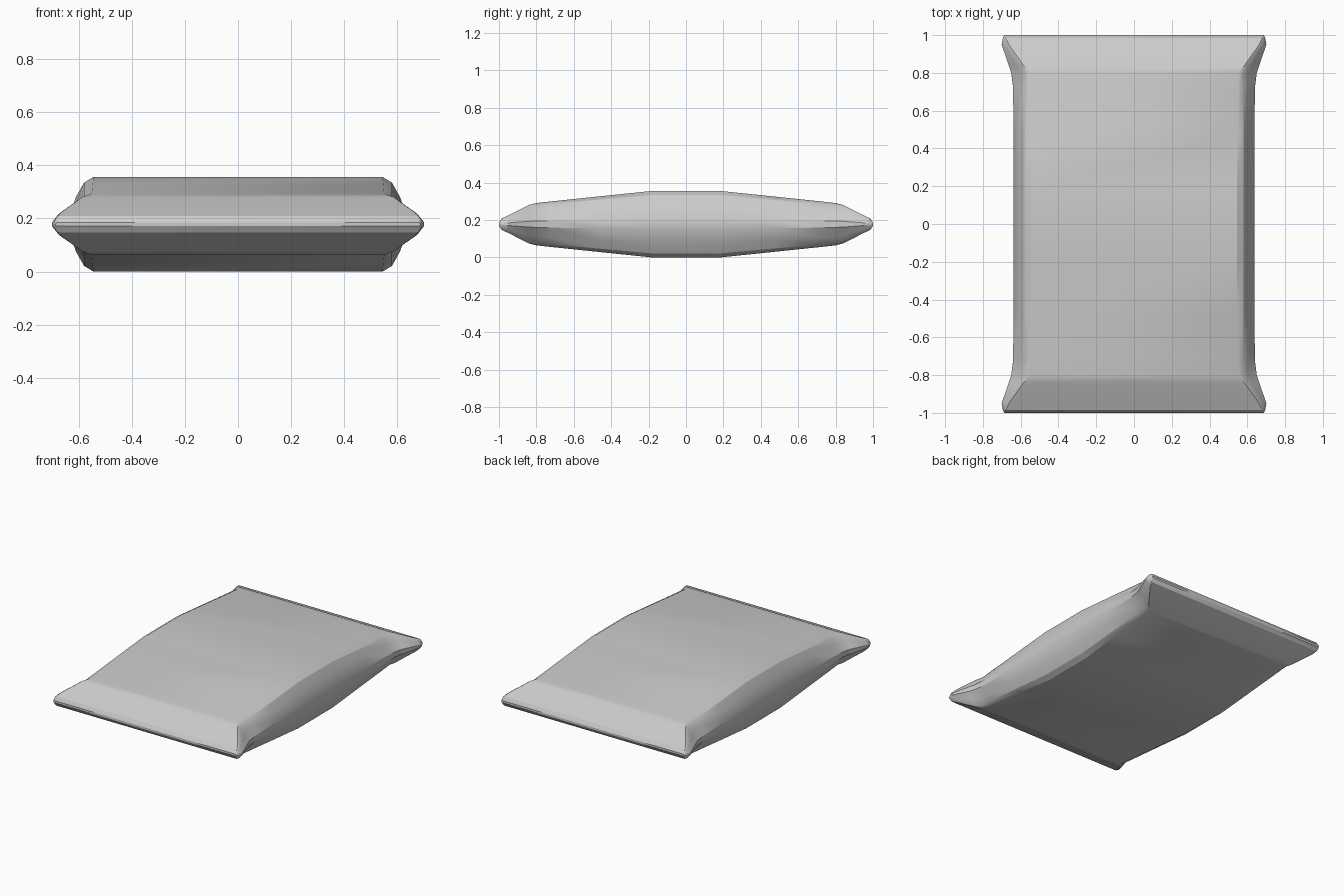
import bpy, bmesh

if "Cube" in bpy.data.objects:
    bpy.data.objects.remove(bpy.data.objects["Cube"])

MID = 0.18
# stations along half the length: y, half height, half widths from top edge to side seam
HALF = [
    (0.18, 0.178, 0.545, 0.580, 0.610, 0.638),
    (0.48, 0.147, 0.548, 0.580, 0.608, 0.638),
    (0.72, 0.122, 0.550, 0.580, 0.606, 0.640),
    (0.80, 0.113, 0.555, 0.580, 0.607, 0.650),
    (0.84, 0.103, 0.585, 0.602, 0.625, 0.663),
    (0.95, 0.047, 0.663, 0.673, 0.685, 0.701),
    (0.985, 0.031, 0.677, 0.683, 0.689, 0.694),
    (1.00, 0.007, 0.682, 0.683, 0.685, 0.687),
]


def section(h, a, b, c, d):
    """Closed outline of the bag: soft corners and a bulging side seam."""
    quarter = [(a, h), (b, h * 0.88), (c, h * 0.58), (d, h * 0.15)]
    right = quarter + [(x, -z) for x, z in reversed(quarter)]
    return right + [(-x, -z) for x, z in right]


# pillow-shaped bag lofted from one sealed end to the other
stations = [(-s[0], *s[1:]) for s in reversed(HALF)] + HALF
bm = bmesh.new()
rings = [[bm.verts.new((x, y, MID + z)) for x, z in section(*dims)]
         for y, *dims in stations]
for r0, r1 in zip(rings, rings[1:]):
    n = len(r0)
    for i in range(n):
        j = (i + 1) % n
        bm.faces.new((r0[i], r0[j], r1[j], r1[i]))
bm.faces.new(rings[0])
bm.faces.new(rings[-1])
bmesh.ops.recalc_face_normals(bm, faces=bm.faces)
low = min(v.co.z for v in bm.verts)
bmesh.ops.translate(bm, verts=bm.verts, vec=(0, 0, -low))

mesh = bpy.data.meshes.new("pillow_bag")
bm.to_mesh(mesh)
bm.free()
bag = bpy.data.objects.new("pillow_bag", mesh)
bpy.context.collection.objects.link(bag)
bpy.context.view_layer.objects.active = bag
bag.select_set(True)
bpy.ops.object.shade_smooth_by_angle(angle=0.5)
